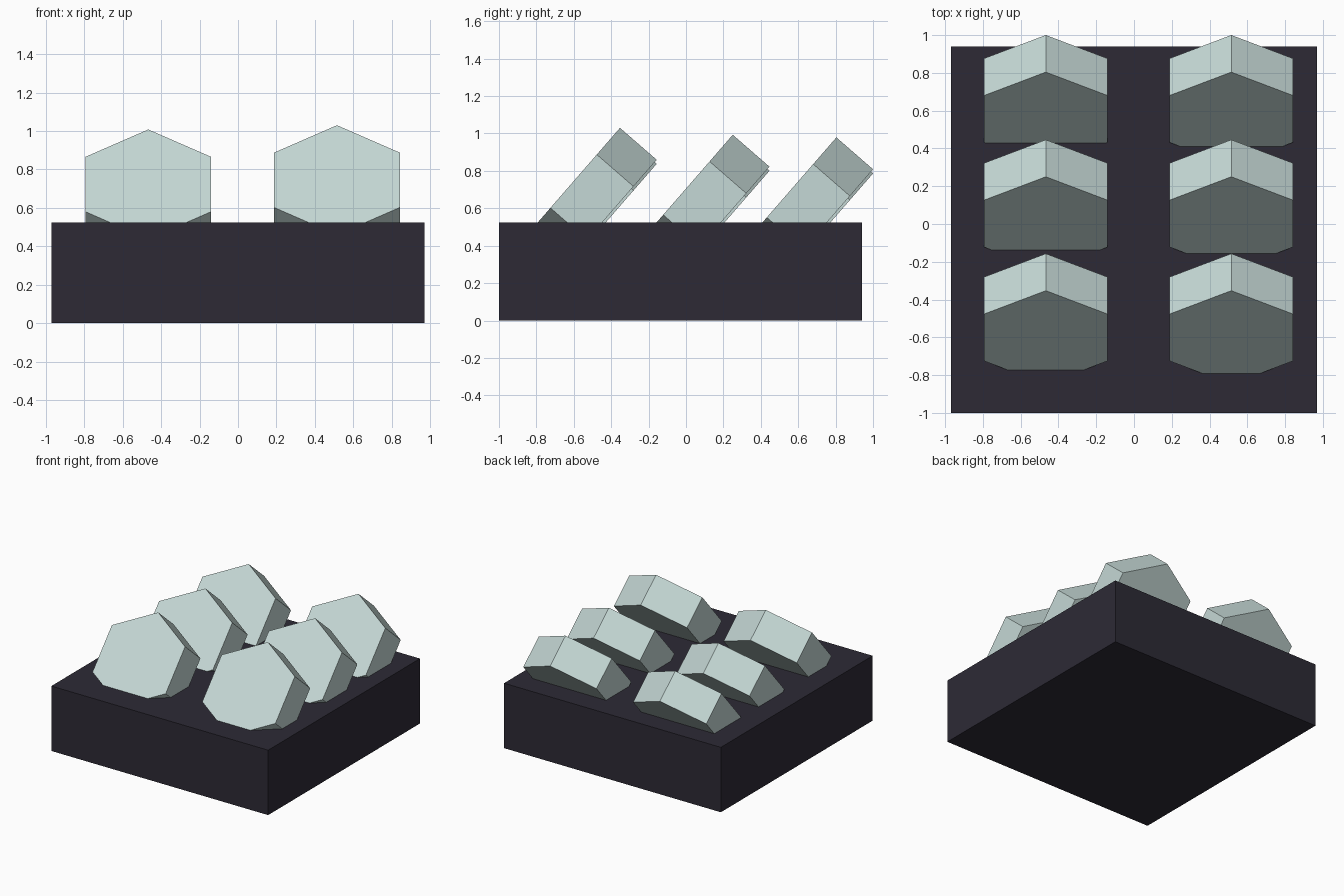
import bpy
from math import radians, sin, cos

if "Cube" in bpy.data.objects:
    bpy.data.objects.remove(bpy.data.objects["Cube"])


def material(name, color):
    mat = bpy.data.materials.new(name)
    mat.diffuse_color = (*color, 1)
    mat.use_nodes = True
    mat.node_tree.nodes["Principled BSDF"].inputs["Base Color"].default_value = mat.diffuse_color
    return mat


dark = material("dark_base", (0.026, 0.023, 0.036))
pale = material("pale_key", (0.56, 0.69, 0.67))

# Square base block
bpy.ops.mesh.primitive_cube_add(size=1, location=(0, -0.03, 0.2625))
base = bpy.context.object
base.name = "base_block"
base.scale = (1.94, 1.94, 0.525)
base.data.materials.append(dark)

# Tilted hexagonal keys, sunk into the base
TILT = radians(49)
RADIUS = 0.378
DEPTH = 0.26


def hex_key(name, x, top_y, top_z):
    # top_y, top_z locate the upper corner of the front face
    y = top_y - RADIUS * cos(TILT) + DEPTH / 2 * sin(TILT)
    z = top_z - RADIUS * sin(TILT) - DEPTH / 2 * cos(TILT)
    bpy.ops.mesh.primitive_cylinder_add(
        vertices=6, radius=RADIUS, depth=DEPTH,
        location=(x, y, z), rotation=(TILT, 0, 0))
    key = bpy.context.object
    key.name = name
    key.data.materials.append(pale)


rows = [("front", -0.353, 1.03), ("middle", 0.25, 0.993), ("back", 0.804, 0.979)]
columns = [("left", -0.467, -0.022), ("right", 0.515, 0.0)]
for row, y, z in rows:
    for side, x, drop in columns:
        hex_key(f"{row}_{side}_hex_key", x, y, z + drop)
